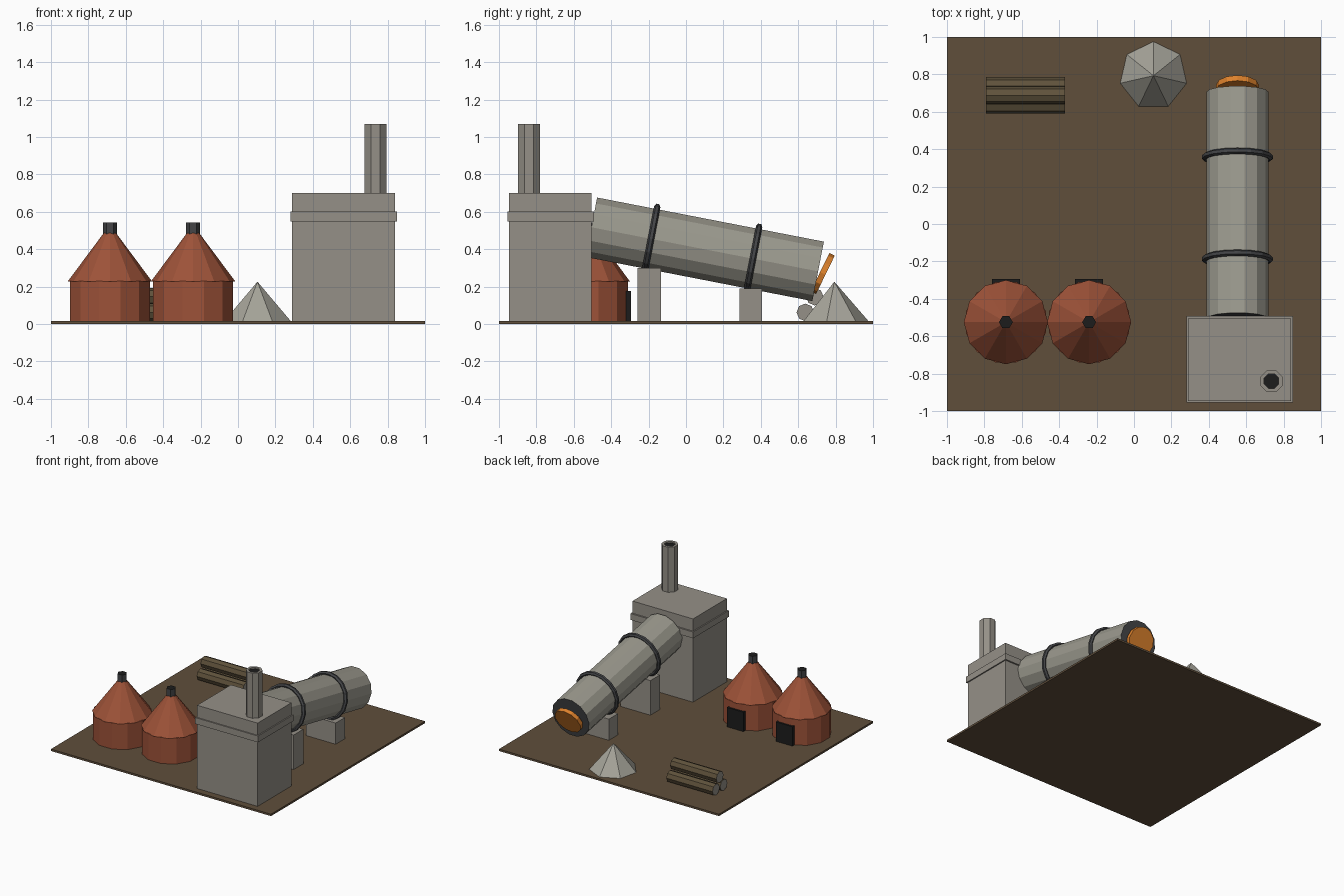
import bpy, bmesh, math
from mathutils import Matrix, Vector

if "Cube" in bpy.data.objects:
    bpy.data.objects.remove(bpy.data.objects["Cube"], do_unlink=True)


def material(name, r, g, b):
    m = bpy.data.materials.new(name)
    m.use_nodes = True
    m.diffuse_color = (r, g, b, 1)
    m.node_tree.nodes["Principled BSDF"].inputs["Base Color"].default_value = (r, g, b, 1)
    return m


EARTH = material("earth brown", .115, .077, .044)
CONCRETE = material("concrete grey", .30, .28, .245)
STEEL = material("pale steel", .33, .32, .27)
IRON = material("dark iron", .058, .060, .064)
BRICK = material("red brick", .34, .085, .040)
BLACK = material("soot black", .012, .012, .012)
FIRE = material("fire orange", .72, .22, .025)
LIME = material("limestone", .38, .37, .32)
WOOD = material("wood brown", .115, .085, .045)
GROUND = 0.016


def finish(name, bm, mats):
    bmesh.ops.recalc_face_normals(bm, faces=bm.faces)
    mesh = bpy.data.meshes.new(name)
    bm.to_mesh(mesh)
    bm.free()
    for m in mats:
        mesh.materials.append(m)
    obj = bpy.data.objects.new(name, mesh)
    bpy.context.collection.objects.link(obj)
    return obj


def box(name, x, y, z, mat):
    """Box from (min, max) pairs."""
    bm = bmesh.new()
    lo, hi = zip(x, y, z)
    size = Vector(hi) - Vector(lo)
    bmesh.ops.create_cube(bm, size=1)
    bmesh.ops.scale(bm, vec=size, verts=bm.verts)
    bmesh.ops.translate(bm, vec=Vector(lo) + size / 2, verts=bm.verts)
    return finish(name, bm, [mat])


def lathe(name, sides, profile, where, mat, cap=None, phase=0.0, ring=False):
    """Faceted turned solid around local z; phase is in degrees."""
    bm = bmesh.new()
    loops = []
    for r, z in profile:
        angles = [math.radians(phase) + math.tau * i / sides for i in range(sides)]
        loops.append([bm.verts.new((r * math.cos(a), r * math.sin(a), z)) for a in angles])
    pairs = list(zip(loops, loops[1:]))
    if ring:
        pairs.append((loops[-1], loops[0]))
    for a, b in pairs:
        for i in range(sides):
            j = (i + 1) % sides
            bm.faces.new((a[i], a[j], b[j], b[i]))
    if not ring:
        for loop, (r, z) in ((loops[0], profile[0]), (loops[-1], profile[-1])):
            if r > 0:
                bm.faces.new(loop).material_index = 1
    bmesh.ops.remove_doubles(bm, verts=bm.verts, dist=1e-5)
    bmesh.ops.transform(bm, matrix=where, verts=bm.verts)
    return finish(name, bm, [mat, cap or mat])


def at(x, y, z):
    return Matrix.Translation((x, y, z))


# Ground slab
box("ground", (-1, 1), (-1, 1), (0, GROUND), EARTH)

# Round brick kilns with conical roofs, vents and back doors
for side, x in (("right", -.685), ("left", -.24)):
    y = -.525
    lathe(side + "_kiln_wall", 12, [(.222, GROUND), (.222, .23)], at(x, y, 0), BRICK, phase=15)
    lathe(side + "_kiln_roof", 12, [(.225, .228), (.03, .49)], at(x, y, 0), BRICK)
    lathe(side + "_kiln_vent", 6, [(.037, .48), (.037, .543)], at(x, y, 0), IRON, BLACK)
    box(side + "_kiln_door", (x - .075, x + .075), (y + .205, y + .23), (GROUND, .175), BLACK)

# Tower with a band and a chimney stack
box("tower", (.29, .84), (-.945, -.505), (GROUND, .70), CONCRETE)
box("tower_band", (.28, .85), (-.955, -.492), (.548, .60), CONCRETE)
lathe("chimney_stack", 8, [(.0635, .69), (.0635, 1.07), (.042, 1.07), (.042, 1.06)],
      at(.735, -.84, 0), CONCRETE, BLACK, phase=22.5)

# Sloping rotary drum
DRUM_X, SLOPE, LENGTH = .553, math.radians(11), 1.235
drum = at(DRUM_X, -.506, .517) @ Matrix.Rotation(-math.pi / 2 - SLOPE, 4, 'X')
lathe("rotary_drum", 14, [(.166, 0), (.166, LENGTH)], drum, STEEL, IRON)

# Riding rings and the piers below them
for name, along, y, top in (("upper", .325, (-.26, -.135), .30),
                            ("lower", .88, (.285, .405), .19)):
    section = [(.175 + .017 * math.cos(a), along + .017 * math.sin(a))
               for a in (math.tau * (i + .5) / 6 for i in range(6))]
    lathe(name + "_riding_ring", 16, section, drum, IRON, ring=True)
    box(name + "_pier", (DRUM_X - .135, DRUM_X + .135), y, (GROUND, top), CONCRETE)

# Glowing burner disc at the low end
burner = at(DRUM_X, .731, .27) @ Matrix.Rotation(-math.radians(116), 4, 'X')
lathe("burner_disc", 12, [(.114, -.016), (.114, .016)], burner, FIRE)

# Limestone heap
lathe("limestone_heap", 7, [(.182, GROUND), (0, .226)], at(.104, .793, 0), LIME, phase=90)

# Stacked logs
for name, y, z in (("front", .638, .062), ("back", .738, .062), ("top", .688, .146)):
    lathe(name + "_log", 8, [(.047, -.21), (.047, .21)],
          at(-.58, y, z) @ Matrix.Rotation(math.pi / 2, 4, 'Y'), WOOD, CONCRETE)
